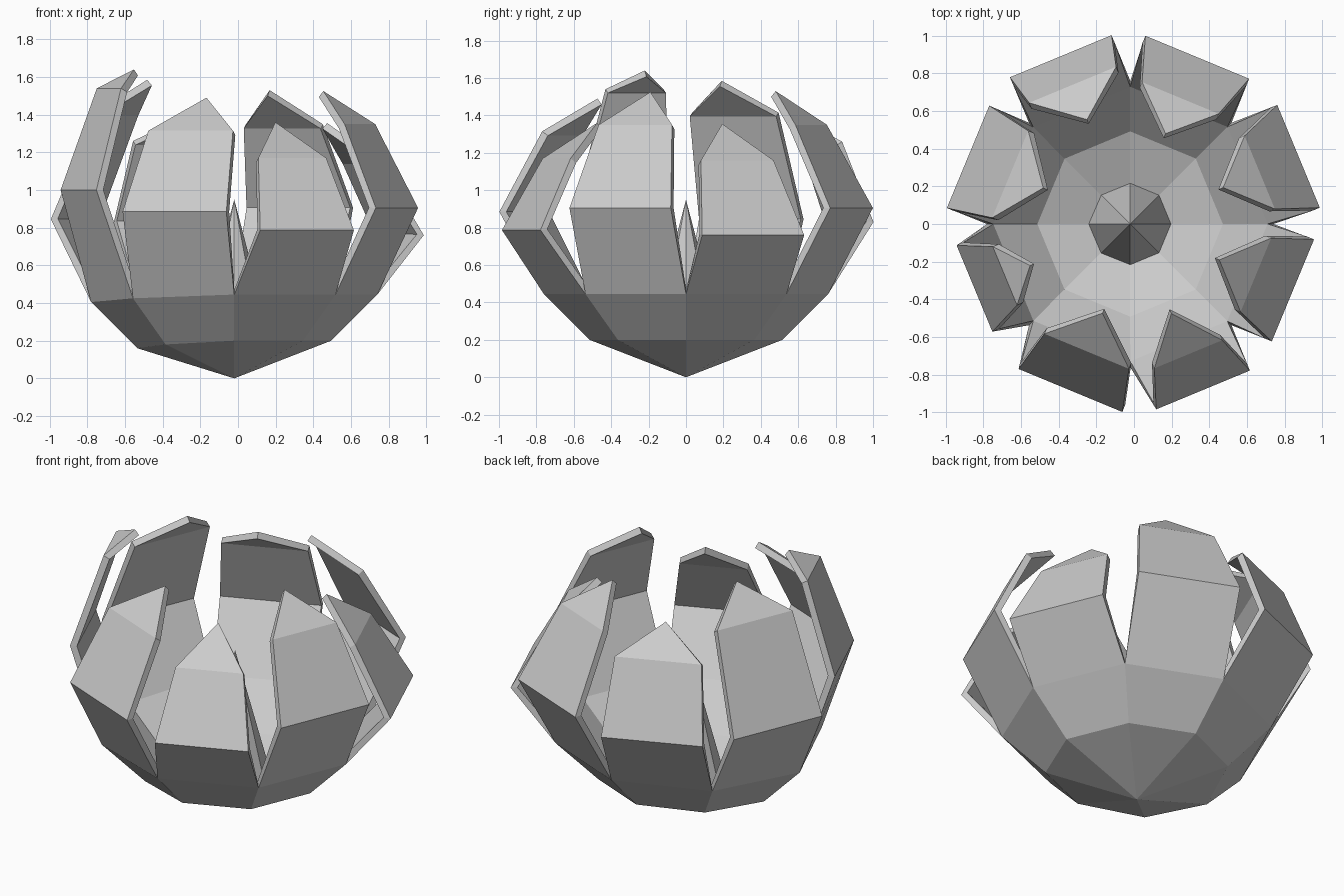
import bpy, bmesh
from math import sin, cos, pi

if "Cube" in bpy.data.objects:
    bpy.data.objects.remove(bpy.data.objects["Cube"])

CX = -0.02  # base axis

# Per petal, counter-clockwise from +x:
# (low radius, low half width, low z, high radius, high half width, high z, tip radius, tip z, side shift)
PETALS = [
    (0.963, 0.295, 0.76, 0.74, 0.21, 1.16, 0.53, 1.355, -0.01),
    (0.954, 0.298, 0.905, 0.72, 0.22, 1.35, 0.515, 1.53, 0.01),
    (0.964, 0.292, 0.83, 0.80, 0.25, 1.26, 0.60, 1.41, 0.0),
    (0.932, 0.294, 0.845, 0.69, 0.25, 1.415, 0.50, 1.585, 0.0),
    (0.895, 0.248, 1.00, 0.72, 0.168, 1.54, 0.576, 1.64, 0.0),
    (0.938, 0.298, 0.885, 0.713, 0.243, 1.315, 0.494, 1.49, 0.045),
    (0.962, 0.269, 0.787, 0.757, 0.195, 1.17, 0.523, 1.36, 0.02),
    (0.933, 0.293, 0.905, 0.72, 0.212, 1.35, 0.51, 1.525, 0.005),
]


def finish(bm, name):
    mesh = bpy.data.meshes.new(name)
    bm.to_mesh(mesh)
    bm.free()
    obj = bpy.data.objects.new(name, mesh)
    bpy.context.collection.objects.link(obj)
    return obj


def polar(angle, radius, z, side=0.0):
    return (CX + radius * cos(angle) - side * sin(angle),
            radius * sin(angle) + side * cos(angle), z)


# Faceted bowl that splits into eight uneven petals
bm = bmesh.new()
bottom = bm.verts.new((CX, 0, 0))
tilt = [0, 0, 0, -0.01, -0.04, -0.02, 0, 0]
ring1 = [bm.verts.new(polar(k * pi / 4, 0.515, 0.2 + tilt[k])) for k in range(8)]
ring2 = [bm.verts.new(polar(k * pi / 4, 0.76, 0.445 + tilt[k])) for k in range(8)]
for k, (r1, w1, z1, r2, w2, z2, rt, zt, s) in enumerate(PETALS):
    n = (k + 1) % 8
    a = (k + 0.5) * pi / 4
    bm.faces.new((bottom, ring1[n], ring1[k]))
    bm.faces.new((ring1[k], ring1[n], ring2[n], ring2[k]))
    low = [bm.verts.new(polar(a, r1, z1, s + d * w1)) for d in (-1, 1)]
    high = [bm.verts.new(polar(a, r2, z2, s + d * w2)) for d in (-1, 1)]
    tip = bm.verts.new(polar(a, rt, zt, s))
    bm.faces.new((ring2[k], ring2[n], low[1], low[0]))
    bm.faces.new((low[0], low[1], high[1], high[0]))
    bm.faces.new((high[0], high[1], tip))
bmesh.ops.recalc_face_normals(bm, faces=bm.faces[:])
bm.normal_update()
# keep normals pointing out of the bowl
if bm.faces[0].normal.z > 0:
    bmesh.ops.reverse_faces(bm, faces=bm.faces[:])
bowl = finish(bm, "petal_bowl")
solid = bowl.modifiers.new("thickness", "SOLIDIFY")
solid.thickness = 0.04
solid.offset = -1

# Central eight-sided spike
bm = bmesh.new()
base = [bm.verts.new(polar(k * pi / 4, 0.22, 0.11)) for k in range(8)]
peak = bm.verts.new((CX, 0, 0.95))
for k in range(8):
    bm.faces.new((base[k], base[(k + 1) % 8], peak))
bm.faces.new(base[::-1])
finish(bm, "center_spike")
